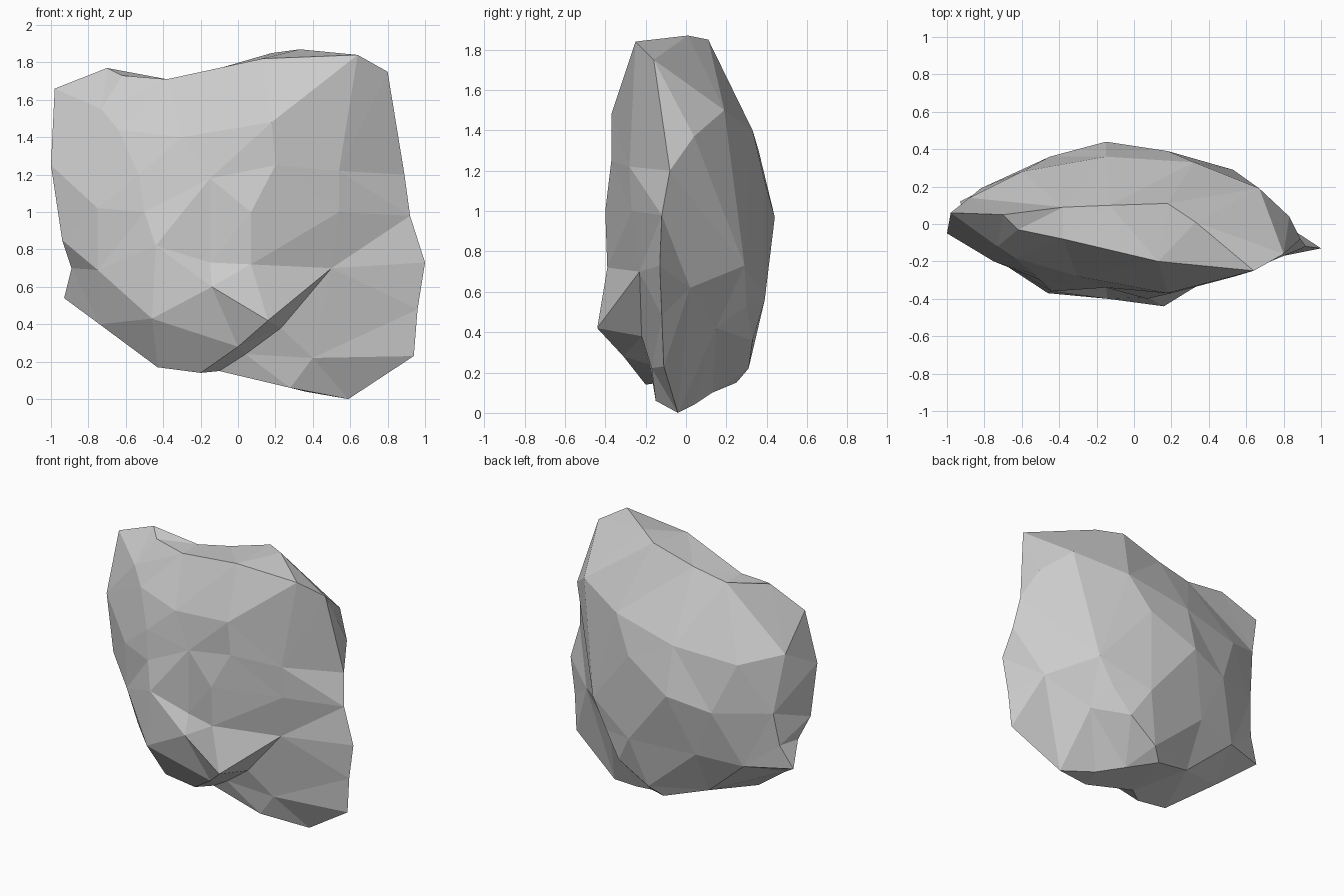
import bpy, bmesh
from mathutils import Vector
from mathutils.geometry import delaunay_2d_cdt

# Rim of the boulder, running clockwise as seen from the front (x, y, z)
rim = [(-.98, .06, 1.66), (-.70, .05, 1.77), (-.38, .09, 1.71), (-.13, .10, 1.76),
       (.18, .11, 1.85), (.33, .01, 1.87), (.64, -.25, 1.84), (.80, -.16, 1.75),
       (.89, -.08, 1.20), (.92, -.12, .98), (1.0, -.13, .73), (.96, -.12, .48),
       (.94, -.11, .23), (.59, -.04, 0), (.28, -.15, .06), (-.10, -.13, .15),
       (-.20, -.20, .14), (-.43, -.20, .17), (-.74, -.07, .40), (-.93, .12, .54),
       (-.89, .01, .70), (-.94, -.06, .85), (-1.0, -.05, 1.25)]

# Front ridges: left panel, centre bulge, shelf, undercut lower right
front = [(-.73, -.12, 1.55), (-.64, -.18, 1.44), (-.53, -.27, 1.2), (-.50, -.30, 1.0),
         (-.75, -.20, 1.02), (-.75, -.18, .69), (-.62, -.03, 1.73), (-.38, -.08, 1.71),
         (.13, -.20, 1.82), (-.30, -.28, 1.40), (.18, -.37, 1.48), (-.15, -.34, 1.18),
         (.20, -.37, 1.25), (.07, -.40, 1.0), (.54, -.28, 1.22), (.54, -.27, 1.0),
         (-.15, -.34, .73), (.07, -.39, .72), (-.44, -.36, .82), (-.46, -.37, .43),
         (-.14, -.40, .60), (.16, -.44, .42), (.50, -.23, .70), (.23, -.22, .38),
         (.40, -.17, .22), (.0, -.31, .28), (.04, -.18, .24)]

# Back bulge with the notch low on the right, and the underside
back = [(.67, .19, 1.50), (.32, .33, 1.40), (-.15, .36, 1.30), (-.60, .28, 1.25),
        (.18, .39, 1.15), (-.15, .44, .97), (.83, .04, 1.37), (-.45, .36, .90),
        (-.82, .19, .93), (.53, .29, .73), (.18, .39, .56), (.49, .15, .42),
        (.77, .02, .62), (.42, .30, .53), (.30, .33, .36), (-.30, .32, .55),
        (-.62, .24, .52), (.08, .31, .22), (-.30, .17, .24), (.36, .04, .04),
        (.18, .13, .10), (.0, .25, .15), (-.88, .14, 1.35), (-.85, .16, .70)]


def add_side(bm, points, facing):
    """Triangulate rim plus inner points, shrinking inward what bulges out."""
    pts = rim + points
    flat = [Vector((x, z - .95)) / (1 + facing * y) for x, y, z in pts]
    result = delaunay_2d_cdt(flat, [], [list(range(len(rim)))], 1, 1e-5)
    faces, source = result[2], result[3]
    verts = [bm.verts.new(pts[s[0]]) for s in source]
    for f in faces:
        bm.faces.new([verts[i] for i in f])


# Boulder: both sides welded along the rim, flat shaded
bm = bmesh.new()
add_side(bm, front, -1)
add_side(bm, back, 1)
bmesh.ops.remove_doubles(bm, verts=bm.verts, dist=.001)
bmesh.ops.recalc_face_normals(bm, faces=bm.faces)
mesh = bpy.data.meshes.new("boulder")
bm.to_mesh(mesh)
bm.free()
boulder = bpy.data.objects.new("boulder", mesh)
bpy.context.collection.objects.link(boulder)
